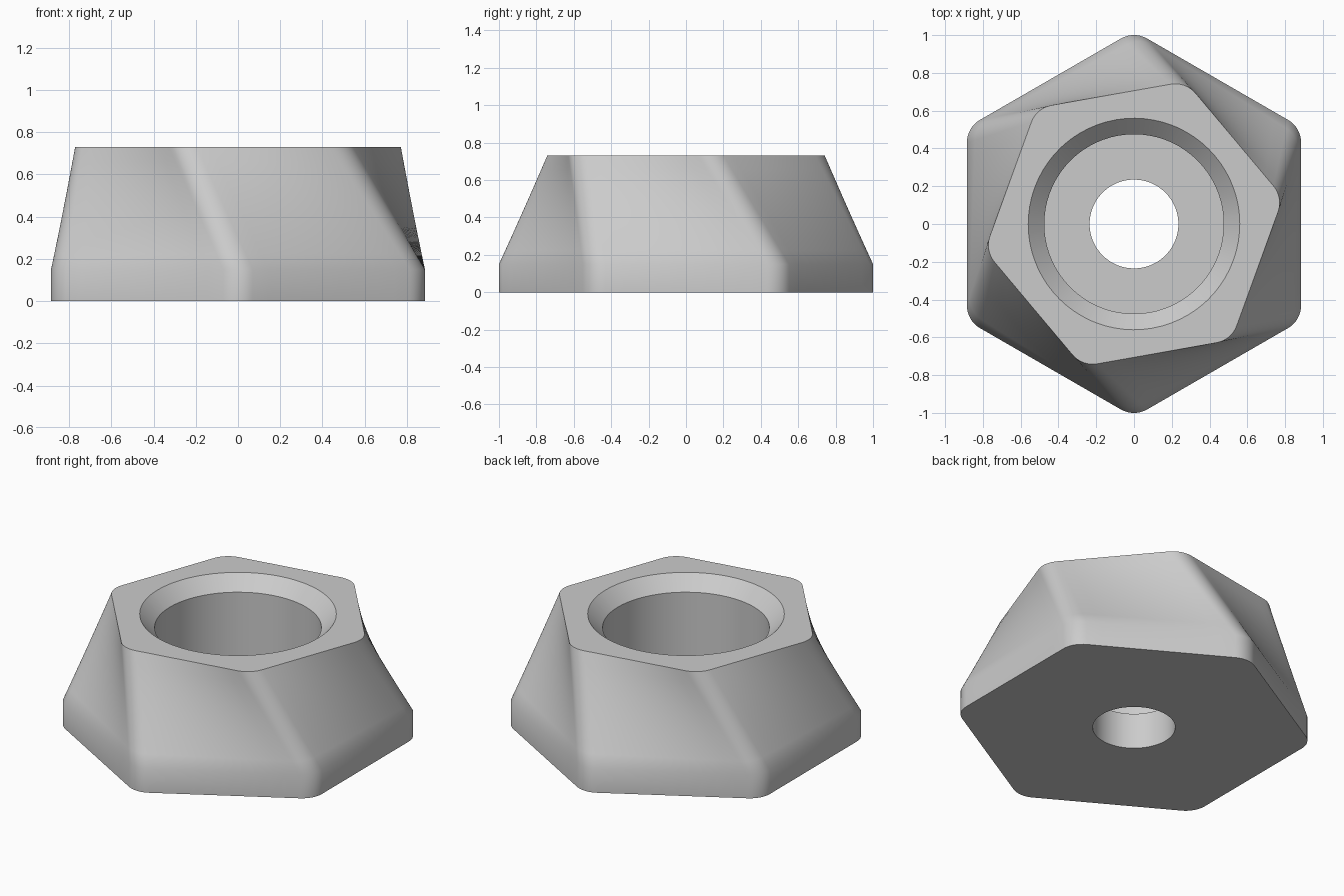
import bpy
import bmesh
from math import sin, cos, tan, atan2, radians, pi
from mathutils import Vector

cube = bpy.data.objects.get("Cube")
if cube:
    bpy.data.objects.remove(cube, do_unlink=True)

BASE_Z, TOP_Z = 0.15, 0.73
FLOOR_Z, CHAMFER_Z = 0.225, 0.645
ARC_STEPS, FLAT_STEPS, LOFT_STEPS = 8, 10, 8


def rounded_hexagon(apothem, radius, turn):
    """Points around a hexagon with rounded corners, first corner at turn."""
    reach = (apothem - radius) / cos(pi / 6)
    arcs = []
    for side in range(6):
        mid = turn + side * pi / 3
        centre = Vector((cos(mid), sin(mid))) * reach
        arc = []
        for i in range(ARC_STEPS + 1):
            a = mid + (i / ARC_STEPS - 0.5) * pi / 3
            arc.append(centre + Vector((cos(a), sin(a))) * radius)
        arcs.append(arc)
    points = []
    for side, arc in enumerate(arcs):
        points += arc
        following = arcs[(side + 1) % 6][0]
        points += [arc[-1].lerp(following, i / FLAT_STEPS)
                   for i in range(1, FLAT_STEPS)]
    return points


lower = rounded_hexagon(0.885, 0.14, radians(90))
upper = rounded_hexagon(0.695, 0.14, radians(70))
angles = [atan2(p.y, p.x) for p in upper]


def circle(radius):
    return [Vector((cos(a), sin(a))) * radius for a in angles]


# Sections in order: base, twisted loft, chamfer, counterbore, through hole
sections = [(lower, 0)]
for step in range(LOFT_STEPS + 1):
    t = step / LOFT_STEPS
    ring = [a.lerp(b, t) for a, b in zip(lower, upper)]
    sections.append((ring, BASE_Z + (TOP_Z - BASE_Z) * t))
sections += [(circle(0.56), TOP_Z), (circle(0.475), CHAMFER_Z),
             (circle(0.475), FLOOR_Z), (circle(0.235), FLOOR_Z),
             (circle(0.235), 0)]

bm = bmesh.new()
rings = [[bm.verts.new((p.x, p.y, z)) for p in ring] for ring, z in sections]
count = len(lower)
for k, ring in enumerate(rings):
    after = rings[(k + 1) % len(rings)]
    for i in range(count):
        j = (i + 1) % count
        bm.faces.new((ring[i], ring[j], after[j], after[i]))
bmesh.ops.recalc_face_normals(bm, faces=bm.faces)

mesh = bpy.data.meshes.new("twisted_hex_nut")
bm.to_mesh(mesh)
bm.free()
nut = bpy.data.objects.new("twisted_hex_nut", mesh)
bpy.context.collection.objects.link(nut)

# Single light grey material
grey = bpy.data.materials.new("light_grey")
grey.use_nodes = True
colour = (0.6, 0.6, 0.6, 1)
grey.diffuse_color = colour
for node in grey.node_tree.nodes:
    if node.type == 'BSDF_PRINCIPLED':
        node.inputs["Base Color"].default_value = colour
mesh.materials.append(grey)

# Smooth sides with crisp rims
bpy.ops.object.select_all(action='DESELECT')
nut.select_set(True)
bpy.context.view_layer.objects.active = nut
bpy.ops.object.shade_smooth_by_angle(angle=radians(30))
